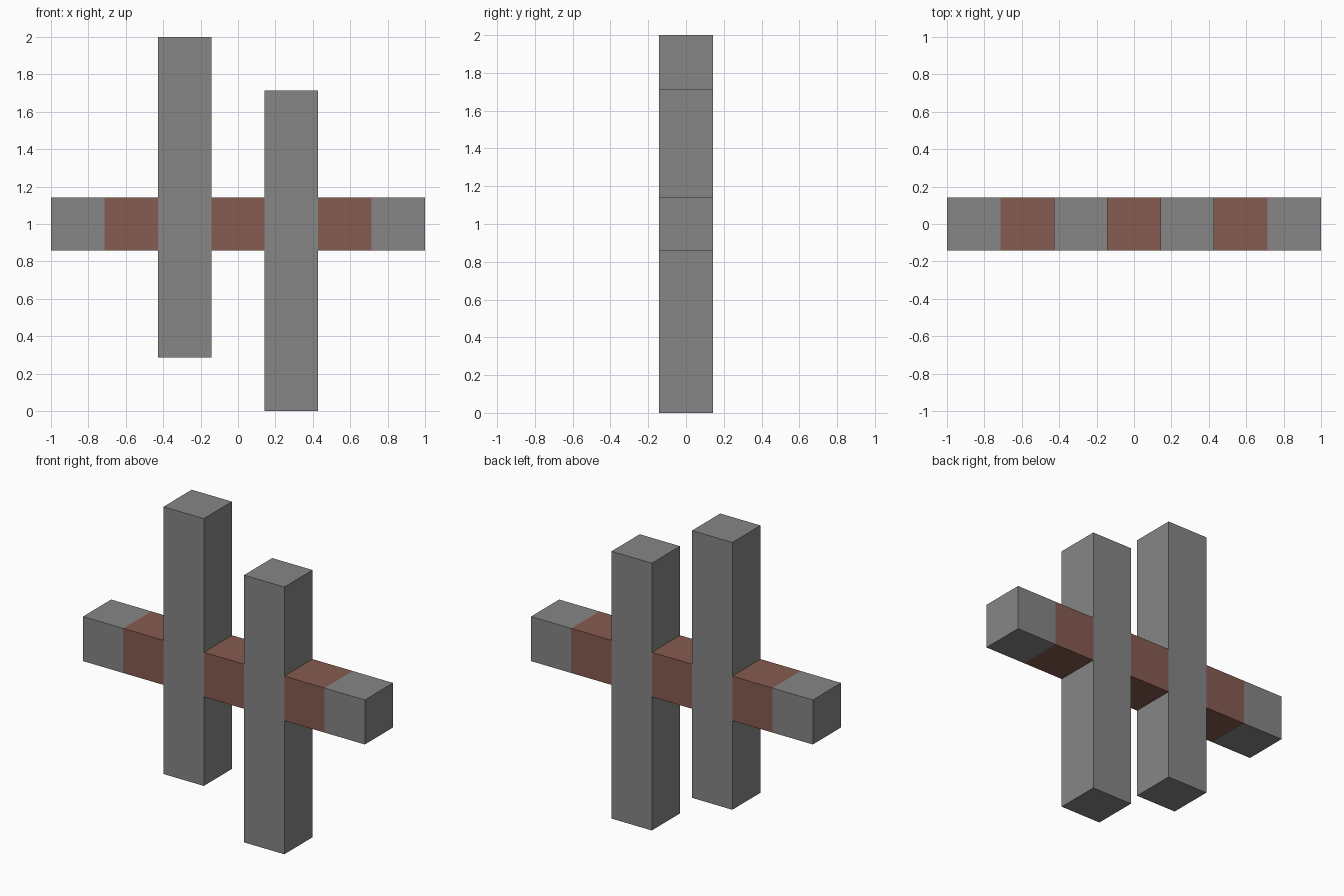
import bpy
import bmesh

cube = bpy.data.objects.get("Cube")
if cube:
    bpy.data.objects.remove(cube, do_unlink=True)

U = 2 / 7  # width of one square section


def make_material(name, rgb):
    mat = bpy.data.materials.new(name)
    mat.use_nodes = True
    colour = (*rgb, 1.0)
    mat.diffuse_color = colour
    mat.node_tree.nodes["Principled BSDF"].inputs["Base Color"].default_value = colour
    return mat


grey = make_material("grey", (0.24, 0.24, 0.24))
brown = make_material("reddish_brown", (0.24, 0.105, 0.082))


def box(name, x, z, width, height):
    """Square-section bar, measured in sections."""
    bm = bmesh.new()
    bmesh.ops.create_cube(bm, size=1)
    bmesh.ops.scale(bm, vec=(width * U, U, height * U), verts=bm.verts)
    mesh = bpy.data.meshes.new(name)
    bm.to_mesh(mesh)
    bm.free()
    obj = bpy.data.objects.new(name, mesh)
    obj.location = (x * U, 0, z * U)
    bpy.context.collection.objects.link(obj)
    mesh.materials.append(grey)
    return obj


# Two staggered uprights
box("right_upright", -1, 4, 1, 6)
box("left_upright", 1, 3, 1, 6)

# Crossbar cut into seven sections, alternating in colour
crossbar = box("crossbar", 0, 3.5, 7, 1)
mesh = crossbar.data
mesh.materials.append(brown)
bm = bmesh.new()
bm.from_mesh(mesh)
for i in range(-3, 3):
    bmesh.ops.bisect_plane(bm, geom=bm.verts[:] + bm.edges[:] + bm.faces[:],
                           plane_co=((i + 0.5) * U, 0, 0), plane_no=(1, 0, 0))
for face in bm.faces:
    section = round(face.calc_center_median().x / U)
    is_end = abs(face.normal.x) > 0.5
    face.material_index = int(section % 2 == 0 and not is_end)
# Sections inside the uprights are left out
hidden = [f for f in bm.faces if abs(round(f.calc_center_median().x / U)) == 1
          and abs(f.normal.x) < 0.5]
bmesh.ops.delete(bm, geom=hidden, context="FACES")
bm.to_mesh(mesh)
bm.free()
